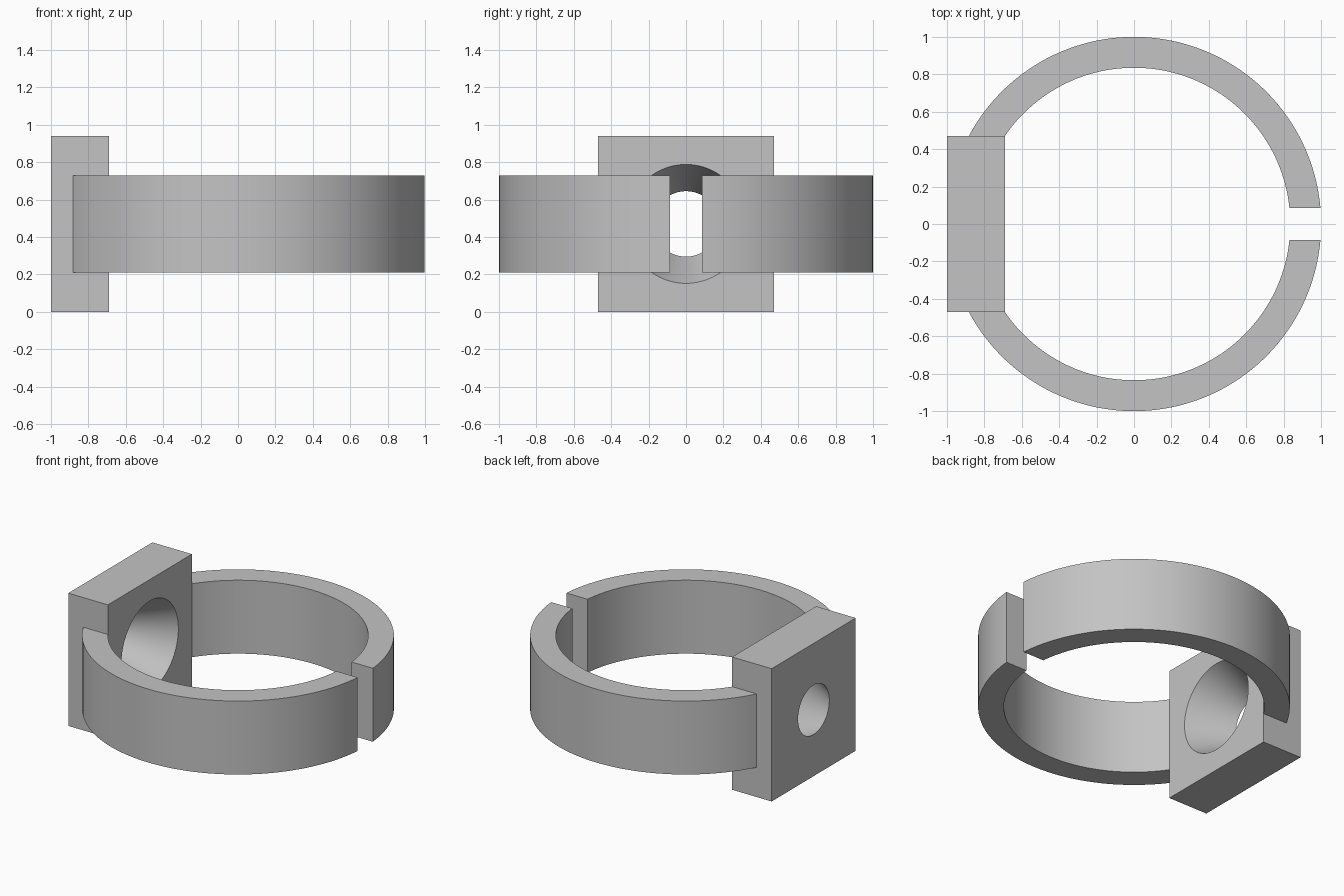
import bpy, bmesh
from math import sin, cos, asin, pi, radians

cube = bpy.data.objects.get("Cube")
if cube:
    bpy.data.objects.remove(cube, do_unlink=True)

R_OUT, R_IN = 1.0, 0.835          # ring radii
Z_LOW, Z_HIGH = 0.21, 0.73        # ring height range
GAP = 0.085                       # half width of the slot
HALF = 0.47                       # half width of the square block
X_BACK, X_FACE = -1.0, -0.69      # block thickness range
BORE_SMALL, BORE_BIG = 0.175, 0.318

grey = bpy.data.materials.new("plain grey")
grey.use_nodes = True
colour = (0.55, 0.55, 0.55, 1)
grey.diffuse_color = colour
grey.node_tree.nodes["Principled BSDF"].inputs["Base Color"].default_value = colour


def skin(name, sections, closed):
    """Join equal cross-sections into a solid, closed in a loop or capped."""
    bm = bmesh.new()
    rows = [[bm.verts.new(p) for p in s] for s in sections]
    pairs = list(zip(rows, rows[1:]))
    if closed:
        pairs.append((rows[-1], rows[0]))
    else:
        bm.faces.new(rows[0])
        bm.faces.new(rows[-1])
    for a, b in pairs:
        for i in range(len(a)):
            j = (i + 1) % len(a)
            bm.faces.new((a[i], a[j], b[j], b[i]))
    bmesh.ops.recalc_face_normals(bm, faces=bm.faces)
    mesh = bpy.data.meshes.new(name)
    bm.to_mesh(mesh)
    bm.free()
    mesh.materials.append(grey)
    obj = bpy.data.objects.new(name, mesh)
    bpy.context.collection.objects.link(obj)
    bpy.ops.object.select_all(action="DESELECT")
    obj.select_set(True)
    bpy.context.view_layer.objects.active = obj
    bpy.ops.object.shade_smooth_by_angle(angle=radians(30))
    return obj


def arc_point(radius, t, side):
    """Point on an arc running from the slot to the side of the block."""
    start, end = asin(GAP / radius), pi - asin(HALF / radius)
    a = start + (end - start) * t
    return radius * cos(a), side * radius * sin(a)


# Two ring arms, each cut flat at the slot and at the block
STEPS = 64
for name, side in (("front_ring_arm", -1), ("back_ring_arm", 1)):
    sections = []
    for k in range(STEPS + 1):
        outer = arc_point(R_OUT, k / STEPS, side)
        inner = arc_point(R_IN, k / STEPS, side)
        sections.append([(*outer, Z_LOW), (*outer, Z_HIGH),
                         (*inner, Z_HIGH), (*inner, Z_LOW)])
    skin(name, sections, closed=False)

# Square block with a tapered bore, wide towards the ring centre
SEGMENTS = 96
sections = []
for k in range(SEGMENTS):
    c, s = cos(2 * pi * k / SEGMENTS), sin(2 * pi * k / SEGMENTS)
    edge = HALF / max(abs(c), abs(s))
    corners = ((X_BACK, edge), (X_FACE, edge),
               (X_FACE, BORE_BIG), (X_BACK, BORE_SMALL))
    sections.append([(x, r * c, HALF + r * s) for x, r in corners])
skin("bored_block", sections, closed=True)
